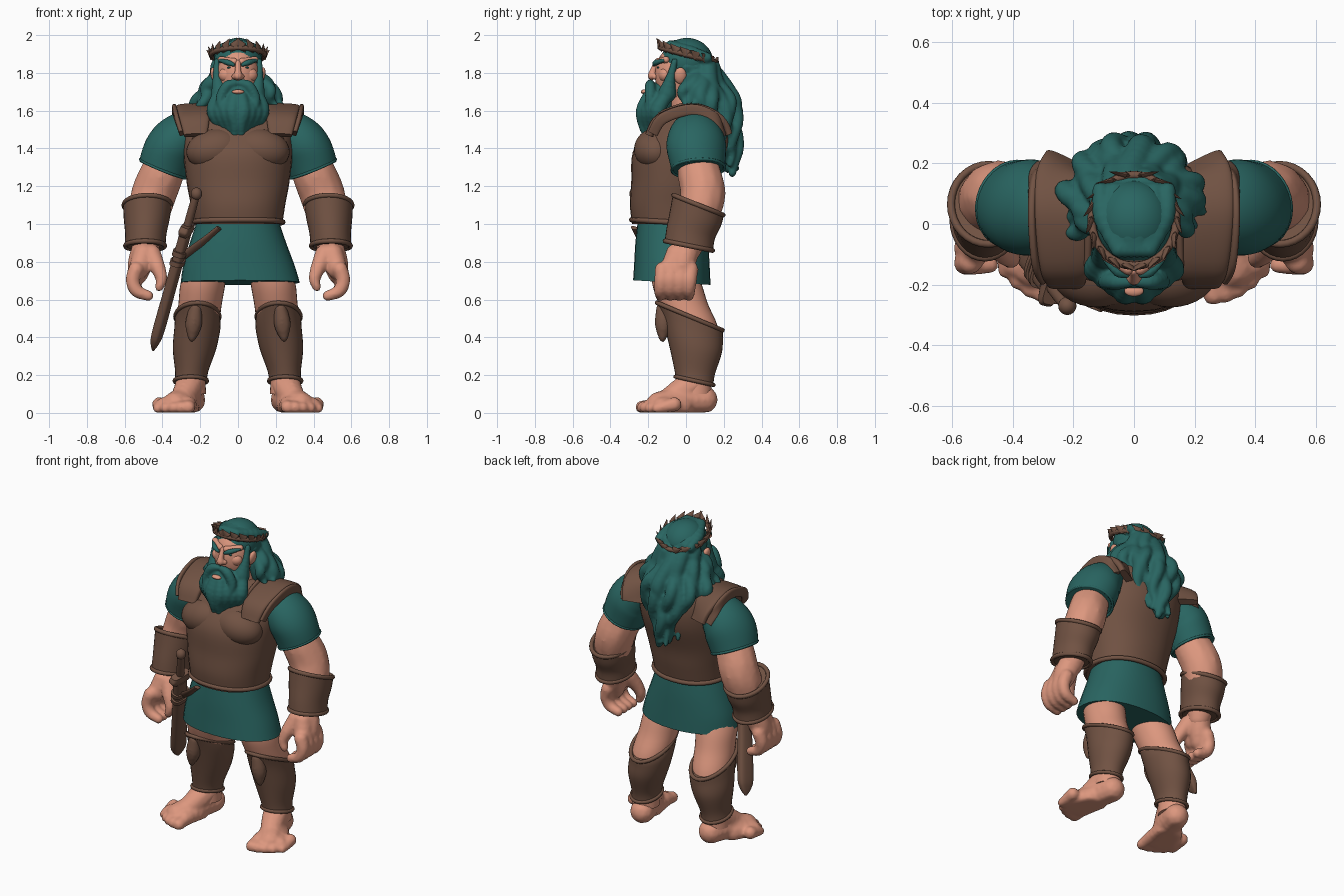
import bpy, bmesh, math, random
from math import sin, cos, pi, radians
from mathutils import Vector, Matrix

random.seed(4)
if "Cube" in bpy.data.objects:
    bpy.data.objects.remove(bpy.data.objects["Cube"])

def material(name, rgb):
    m = bpy.data.materials.new(name)
    m.use_nodes = True
    m.diffuse_color = (*rgb, 1)
    m.node_tree.nodes["Principled BSDF"].inputs["Base Color"].default_value = (*rgb, 1)
    return m

TEAL = material("teal cloth and hair", (.022, .13, .12))
SKIN = material("warm skin", (.72, .31, .21))
LEATHER = material("brown leather", (.165, .085, .056))

def finish(name, data, mat, mirror):
    data.materials.append(mat)
    ob = bpy.data.objects.new(name, data)
    bpy.context.scene.collection.objects.link(ob)
    if mirror:
        ob.modifiers.new("Mirror", 'MIRROR')
    return ob

def from_bmesh(name, bm, mat, mirror=False):
    me = bpy.data.meshes.new(name)
    bmesh.ops.recalc_face_normals(bm, faces=bm.faces)
    bm.to_mesh(me)
    bm.free()
    me.shade_smooth()
    me.set_sharp_from_angle(angle=radians(50))
    return finish(name, me, mat, mirror)

def spline(points, steps):
    # Catmull-Rom through tuples of any length
    out = []
    for i in range(len(points) - 1):
        a, b, c, d = (points[max(0, min(len(points) - 1, i + k))] for k in (-1, 0, 1, 2))
        for s in range(steps):
            t = s / steps
            out.append([q + .5 * t * (r - p + t * (2*p - 5*q + 4*r - w + t * (3*(q - r) + w - p)))
                        for p, q, r, w in zip(a, b, c, d)])
    return out + [list(points[-1])]

def ring_points(ring, rot, n=32, power=2):
    # ring: x, y, z, radius x, radius y, slope that lifts the front edge
    x, y, z, rx, ry, slope = ring
    pts = []
    for k in range(n):
        c, s = cos(2*pi*k/n), sin(2*pi*k/n)
        u = rx * math.copysign(abs(c) ** (2/power), c)
        v = ry * math.copysign(abs(s) ** (2/power), s)
        pts.append(Vector((x, y, z)) + rot @ Vector((u, v, -slope * v)))
    return pts

def loft(name, mat, rings, mirror=False, along=False, power=2, steps=5):
    rings = spline([tuple(r) + (0,) * (6 - len(r)) for r in rings], steps)
    bm = bmesh.new()
    loops = []
    for i, r in enumerate(rings):
        rot = Matrix.Identity(3)
        if along:
            t = Vector(rings[min(i + 1, len(rings) - 1)][:3]) - Vector(rings[max(i - 1, 0)][:3])
            rot = Vector((0, 0, 1)).rotation_difference(t).to_matrix()
        loops.append([bm.verts.new(p) for p in ring_points(r, rot, power=power)])
    for a, b in zip(loops, loops[1:]):
        for k in range(len(a)):
            j = (k + 1) % len(a)
            bm.faces.new((a[k], a[j], b[j], b[k]))
    bm.faces.new(loops[0])
    bm.faces.new(loops[-1])
    return from_bmesh(name, bm, mat, mirror)

def rim(name, mat, ring, thick, mirror=False, axis=(0, 0, 1), power=2):
    rot = Vector((0, 0, 1)).rotation_difference(Vector(axis)).to_matrix()
    cu = bpy.data.curves.new(name, 'CURVE')
    cu.dimensions, cu.bevel_depth, cu.bevel_resolution = '3D', thick, 2
    pts = ring_points(tuple(ring) + (0,) * (6 - len(ring)), rot, power=power)
    sp = cu.splines.new('POLY')
    sp.points.add(len(pts) - 1)
    for q, p in zip(sp.points, pts):
        q.co = (*p, 1)
    sp.use_cyclic_u = True
    return finish(name, cu, mat, mirror)

bm = bmesh.new()
bmesh.ops.create_icosphere(bm, subdivisions=2, radius=1)
BALL = [v.co.copy() for v in bm.verts], [[v.index for v in f.verts] for f in bm.faces]
bm.free()

def blob(name, mat, chains, mirror=False, voxel=.011, floor=-1, smooth=3):
    # chains of overlapping balls (x, y, z, radius) fused into one skin
    verts, faces = [], []
    for chain in chains:
        for x, y, z, r in spline(chain, 4):
            faces += [[len(verts) + i for i in f] for f in BALL[1]]
            verts += [(x + r * c.x, y + r * c.y, max(z + r * c.z, floor)) for c in BALL[0]]
    me = bpy.data.meshes.new(name)
    me.from_pydata(verts, [], faces)
    ob = finish(name, me, mat, False)
    rm = ob.modifiers.new("Fuse", 'REMESH')
    rm.mode, rm.voxel_size, rm.use_smooth_shade = 'VOXEL', voxel, True
    sm = ob.modifiers.new("Smooth", 'SMOOTH')
    sm.iterations = smooth
    if mirror:
        ob.modifiers.new("Mirror", 'MIRROR')

def ball(name, mat, loc, size, mirror=False, turn=0):
    bm = bmesh.new()
    bmesh.ops.create_uvsphere(bm, u_segments=32, v_segments=20, radius=1,
        matrix=Matrix.Translation(loc) @ Matrix.Rotation(turn, 4, 'Y') @ Matrix.Diagonal((*size, 1)))
    return from_bmesh(name, bm, mat, mirror)

# Torso armour, skirt and shoulder straps
loft("cuirass", LEATHER, [(0, -.08, 1, .235, .205), (0, -.075, 1.1, .25, .222), (0, -.06, 1.22, .272, .23),
     (0, -.03, 1.38, .29, .252), (0, .01, 1.5, .29, .22), (0, .04, 1.58, .27, .165), (0, .05, 1.63, .14, .1)], power=2.2)
rim("cuirass_hem", LEATHER, (0, -.08, 1.01, .238, .208, .06), .014, power=2.2)
ball("chest_plate", LEATHER, (.12, -.16, 1.395), (.155, .115, .11), True, radians(10))
loft("skirt", TEAL, [(0, -.075, 1.02, .215, .18), (0, -.075, .9, .255, .193),
     (.005, -.075, .78, .295, .2), (.012, -.075, .69, .315, .205, .06)], power=2.2)
loft("shoulder_strap", LEATHER, [(.225, -.195, 1.47, .062, .022), (.23, -.14, 1.56, .08, .024),
     (.24, .03, 1.615, .09, .024), (.24, .15, 1.575, .085, .024), (.23, .205, 1.47, .07, .02)], True, True, 3.5)
loft("strap_edge", LEATHER, [(.3, -.175, 1.48, .012, .028), (.325, -.12, 1.56, .013, .03),
     (.337, .03, 1.605, .013, .03), (.33, .15, 1.56, .013, .03), (.3, .2, 1.47, .012, .025)], True, True, 3)
loft("strap_edge_inner", LEATHER, [(.155, -.14, 1.565, .012, .03), (.15, .03, 1.62, .013, .032),
     (.155, .15, 1.58, .012, .03)], True, True, 3)

# Arms
loft("sleeve", TEAL, [(.2, .05, 1.51, .09, .1), (.28, .05, 1.475, .125, .14), (.35, .055, 1.405, .138, .16),
     (.395, .065, 1.29, .132, .145)], True, True)
rim("sleeve_hem", TEAL, (.395, .065, 1.293, .129, .142), .008, True, (.38, .08, -.92))
blob("arm", SKIN, [[(.36, .06, 1.36, .1), (.4, .07, 1.27, .118), (.445, .09, 1.16, .123),
     (.475, .065, 1.04, .112), (.49, .01, .86, .07)]], True, .014, smooth=6)
loft("bracer", LEATHER, [(.48, .065, 1.1, .128, .135, .4), (.483, .05, 1.03, .122, .135, .3),
     (.488, .025, .95, .11, .128, .22), (.492, .015, .88, .108, .128, .2)], True)
for label, ring in (("upper", (.48, .065, 1.1, .124, .131, .4)), ("lower", (.492, .015, .885, .104, .126, .2))):
    rim(label + "_bracer_rim", LEATHER, ring, .013, True)
hand = [[(.49, .01, .88, .07), (.515, -.015, .8, .07), (.53, -.035, .735, .055)],
        [(.5, -.05, .84, .06), (.525, -.085, .76, .055)],
        [(.46, -.05, .84, .055), (.425, -.095, .77, .042), (.405, -.115, .71, .032), (.418, -.12, .665, .024)]]
for i in range(4):
    y = -.125 + .05 * i
    hand.append([(.54, y, .76, .042), (.557, y - .005, .7, .039), (.535, y - .01, .645, .035), (.475, y - .01, .62, .029)])
blob("hand", SKIN, hand, True)

# Legs and feet
loft("leg", SKIN, [(.165, -.075, .8, .1, .11), (.185, -.05, .69, .118, .13), (.2, -.015, .58, .115, .13),
     (.22, .05, .42, .11, .125), (.245, .05, .22, .08, .09), (.25, .05, .1, .08, .085)], True)
loft("greave", LEATHER, [(.25, .045, .165, .085, .1, .22), (.245, .045, .22, .088, .108, .15),
     (.23, .05, .34, .115, .14, .15), (.215, .035, .45, .122, .16, .3), (.215, .02, .51, .118, .176, .42)], True)
rim("greave_top_rim", LEATHER, (.215, .02, .51, .116, .174, .42), .012, True)
rim("greave_ankle_rim", LEATHER, (.25, .045, .17, .086, .101, .22), .011, True)
blob("knee_guard", LEATHER, [[(.225, -.125, .55, .035), (.235, -.12, .47, .047), (.245, -.125, .39, .018)]], True)
foot = [[(.245, .095, .07, .075), (.28, -.03, .065, .08), (.33, -.14, .04, .075)],
        [(.25, .05, .16, .082), (.27, -.02, .115, .075), (.305, -.11, .06, .06)],
        [(.27, -.03, .04, .07), (.27, -.16, .04, .05)], [(.31, -.03, .04, .07), (.39, -.13, .035, .05)]]
for i in range(5):
    x, y, r = .262 + .04 * i, -.232 + .005 * i * i, .037 - .002 * i
    foot.append([(x - .005, y + .09, .045, .04), (x, y, r * .8, r)])
blob("foot", SKIN, foot, True, .01, floor=.001, smooth=5)

# Head and face
ball("head", SKIN, (0, -.035, 1.79), (.115, .13, .16))
loft("neck", SKIN, [(0, .03, 1.58, .11, .11), (0, 0, 1.75, .09, .1)])
blob("nose", SKIN, [[(0, -.155, 1.855, .016), (0, -.175, 1.81, .018), (0, -.18, 1.785, .024)],
     [(-.02, -.165, 1.78, .016), (.02, -.165, 1.78, .016)]], voxel=.006)
ball("cheek", SKIN, (.055, -.11, 1.79), (.048, .036, .04), True)
blob("brow_ridge", SKIN, [[(.02, -.15, 1.86, .02), (.09, -.105, 1.87, .02)]], True, .007)
blob("eyebrow", TEAL, [[(.024, -.17, 1.843, .01), (.055, -.158, 1.855, .016), (.095, -.118, 1.866, .01)]], True, .005, smooth=1)
ball("eye", TEAL, (.048, -.147, 1.828), (.011, .007, .005), True)
ball("ear", SKIN, (.123, -.03, 1.785), (.02, .032, .045), True, radians(15))

# Beard, moustache and lip
beard = [[(0, -.14, 1.67, .085), (0, -.17, 1.59, .09), (0, -.19, 1.48, .035)]]
for side in (-1, 1):
    beard += [[(side * .112, -.06, 1.86, .018), (side * .11, -.08, 1.78, .026), (side * .095, -.1, 1.69, .05)],
              [(side * .016, -.19, 1.747, .02), (side * .06, -.19, 1.728, .029), (side * .092, -.19, 1.66, .028), (side * .085, -.215, 1.6, .012)]]
    for i in range(4):
        x = side * (.018 + .03 * i)
        beard.append([(x, -.2 + .03 * i, 1.67, .035), (x * 1.08 + side * .01, -.225 + .025 * i, 1.6, .042),
                      (x * .85, -.222 + .025 * i, 1.53, .034), (x * .6 + side * .008, -.21 + .02 * i, 1.45 + .022 * i, .014)])
blob("beard", TEAL, beard, voxel=.008, smooth=2)
ball("lower_lip", SKIN, (0, -.221, 1.7), (.032, .018, .012))

# Hair: skull cap plus wavy locks falling over the back
ball("hair_cap", TEAL, (0, .005, 1.86), (.128, .138, .125))
hair = [[(0, .06, 1.8, .1), (0, .1, 1.68, .14), (0, .15, 1.56, .13), (0, .2, 1.42, .08), (-.02, .22, 1.3, .03)]]
for side in (-1, 1):
    hair.append([(side * .1, .05, 1.72, .07), (side * .14, .06, 1.66, .075)])
for i in range(15):
    a = radians(-105 + 15 * i)
    back = max(0, cos(a))
    end = 1.61 - .35 * back ** .8 + random.uniform(-.04, .04)
    wave, size, lock = random.uniform(0, 6), random.uniform(.038, .05), []
    for k in range(10):
        t = k / 9
        z = 1.83 + (end - 1.83) * t
        drop = min(1, (1.86 - z) / .22) ** 1.4
        wide = .075 + .14 * drop - .13 * max(0, 1.6 - z) / .3
        lock.append((sin(a) * wide + .022 * sin(wave + 10 * t), .04 + cos(a) * (.08 + .14 * drop) + .016 * cos(wave + 11 * t),
                     z, size - .026 * t * t))
    hair.append(lock)
for i in range(6):
    x = -.1 + .04 * i
    hair.append([(x * .5, -.085, 1.945, .028), (x, .02, 1.95 - abs(x) * .4, .036), (x * 1.1, .11, 1.88, .03)])
blob("hair", TEAL, hair, voxel=.01, smooth=2)

# Leaf crown, higher at the front
crown = (0, .012, 1.895, .14, .15, .26)
rim("crown_band", LEATHER, crown, .014)
bm = bmesh.new()
for i, p in enumerate(ring_points(crown, Matrix.Identity(3), 18)):
    a = 2 * pi * i / 18
    side = math.copysign(1, cos(a))
    lean = Vector((.25 * cos(a) + .6 * side * sin(a), .25 * sin(a) - .6 * abs(cos(a)), .6 - .3 * sin(a))).normalized()
    out = Vector((cos(a), sin(a), 0))
    out = (out - lean * out.dot(lean)).normalized()
    spin = Matrix((out.cross(lean), out, lean)).transposed().to_4x4()
    for way, size in ((-1, .04), (1, .055)):
        bmesh.ops.create_cone(bm, segments=8, radius1=.026, radius2=.001, depth=size, cap_ends=True,
            matrix=Matrix.Translation(p + lean * (.01 + way * size / 2)) @ spin @ Matrix.Diagonal((1, .4, way, 1)))
from_bmesh("crown_leaves", bm, LEATHER)

# Sheathed sword hung on the right hip
top, tip = Vector((-.22, -.27, 1.16)), Vector((-.45, .03, .33))
def sword(t, rx, ry):
    return (*top.lerp(tip, t), rx, ry)
ball("sword_pommel", LEATHER, top, (.03, .03, .033))
loft("sword_grip", LEATHER, [sword(0, .02, .02), sword(.12, .024, .022), sword(.24, .022, .022)], along=True)
loft("sword_guard", LEATHER, [sword(.2, .06, .025), sword(.23, .075, .03), sword(.26, .06, .025)], along=True, power=4)
loft("scabbard", LEATHER, [sword(.26, .042, .028), sword(.6, .046, .028), sword(.87, .052, .028), sword(.95, .038, .02), sword(1, .005, .005)], along=True, power=3)
for t in (.36, .42):
    loft("scabbard_band", LEATHER, [sword(t, .055, .036), sword(t + .03, .055, .036)], along=True, power=3)
loft("sword_hanger", LEATHER, [(-.1, -.275, .98, .01, .02), (-.19, -.232, .905, .012, .022), (-.29, -.15, .83, .012, .022)], along=True)
